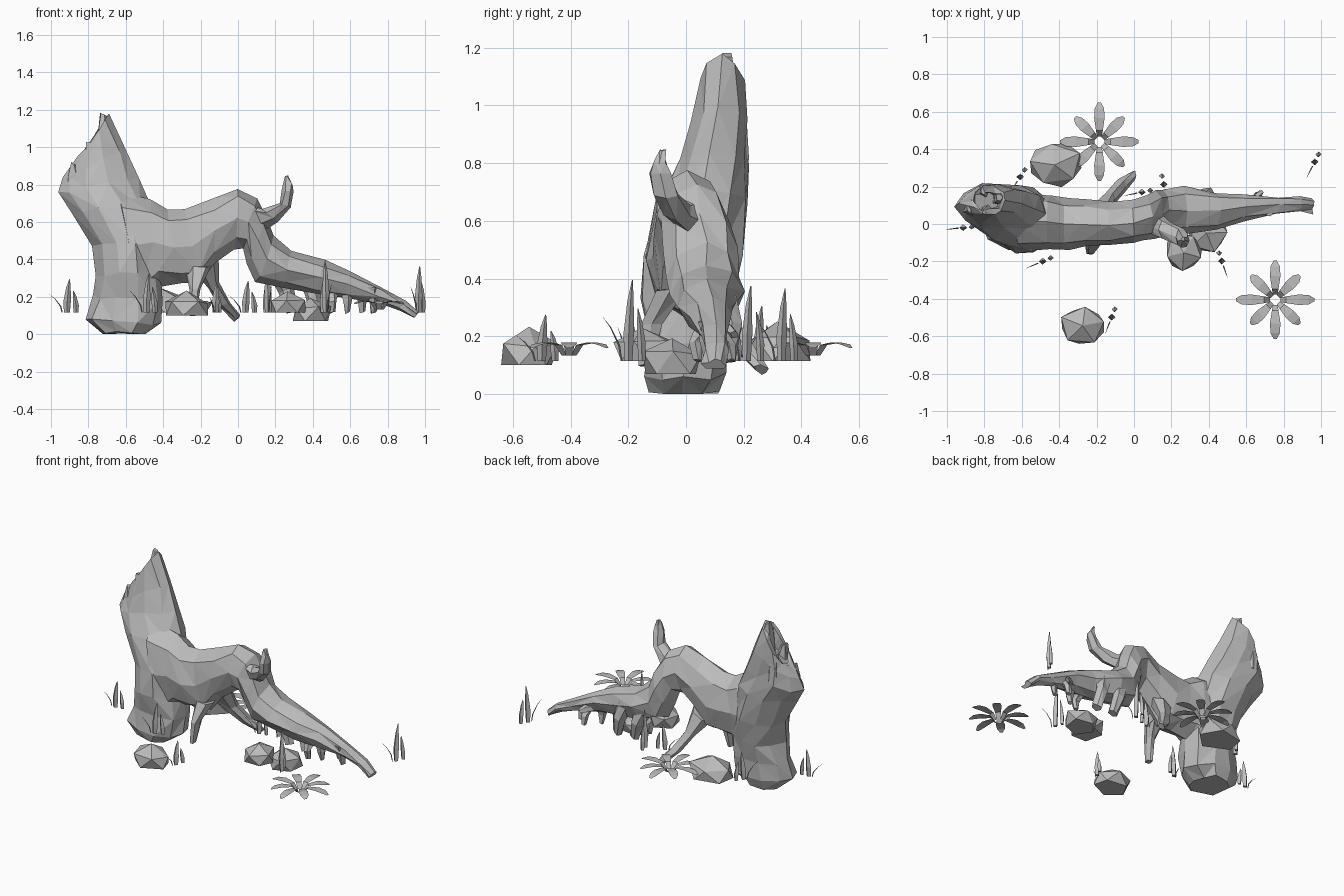
import bpy, bmesh, math, random
from mathutils import Vector, Matrix

random.seed(4)
cube = bpy.data.objects.get("Cube")
if cube:
    bpy.data.objects.remove(cube, do_unlink=True)

# One plain colour for everything
grey = bpy.data.materials.new("stone_grey")
grey.use_nodes = True
grey.diffuse_color = (0.5, 0.5, 0.5, 1)
shader = next(n for n in grey.node_tree.nodes if n.type == 'BSDF_PRINCIPLED')
shader.inputs["Base Color"].default_value = (0.5, 0.5, 0.5, 1)

GROUND = 0.115


def finish(name, bm, solid=True):
    if solid:
        bmesh.ops.recalc_face_normals(bm, faces=bm.faces)
    mesh = bpy.data.meshes.new(name)
    bm.to_mesh(mesh)
    bm.free()
    mesh.materials.append(grey)
    obj = bpy.data.objects.new(name, mesh)
    bpy.context.collection.objects.link(obj)
    return obj


def wobble(amount):
    return Vector([random.uniform(-amount, amount) for _ in range(3)])


def add_loft(bm, stations, sides, rough):
    """Rings between an outer and an inner (x, z) edge; y centre and half depth."""
    rings = []
    for (ox, oz), (ix, iz), yc, depth in stations:
        centre = Vector(((ox + ix) / 2, yc, (oz + iz) / 2))
        across = Vector(((ox - ix) / 2, 0, (oz - iz) / 2))
        ring = []
        for i in range(sides):
            a = math.tau * i / sides
            p = centre + across * math.cos(a) + Vector((0, depth * math.sin(a), 0))
            p += wobble(rough)
            p.z = max(p.z, 0)
            ring.append(bm.verts.new(p))
        rings.append(ring)
    for low, high in zip(rings, rings[1:]):
        for i in range(sides):
            j = (i + 1) % sides
            quad = [low[i], low[j], high[j], high[i]]
            # Split across alternating diagonals for a chipped look
            if random.random() < 0.5:
                quad = quad[1:] + quad[:1]
            bm.faces.new((quad[0], quad[1], quad[2]))
            bm.faces.new((quad[0], quad[2], quad[3]))
    bm.faces.new(rings[0][::-1])
    bm.faces.new(rings[-1])


def loft(name, stations, sides=8, rough=0.01):
    bm = bmesh.new()
    add_loft(bm, stations, sides, rough)
    return finish(name, bm)


# Stump with a slanted, broken top that is slightly hollow
loft("stump", [
    ((-.49, 0), (-.74, .01), -.005, .12),
    ((-.41, .05), (-.81, .09), 0, .145),
    ((-.4, .18), (-.78, .2), .005, .15),
    ((-.41, .32), (-.75, .32), .01, .17),
    ((-.43, .5), (-.77, .47), .03, .175),
    ((-.47, .7), (-.88, .66), .055, .155),
    ((-.54, .83), (-.95, .76), .09, .125),
    ((-.61, 1.0), (-.93, .83), .115, .1),
    ((-.685, 1.18), (-.87, .92), .125, .075),
    ((-.72, 1.14), (-.86, .91), .125, .055),
    ((-.73, 1.02), (-.86, .86), .12, .05)], sides=10, rough=.012)

# Torn bark splinters on the broken rim
for n, (x, z, y) in enumerate([(-.72, 1.18, .14), (-.79, 1.03, .07),
                               (-.8, 1.0, .18), (-.88, .92, .08)]):
    loft(f"bark_splinter_{n + 1}", [
        ((x + .06, z - .18), (x - .04, z - .2), y, .045),
        ((x + .04, z - .06), (x - .035, z - .08), y, .035),
        ((x + .015, z - .01), (x - .02, z), y, .02)], sides=5, rough=.006)

# Arching trunk that runs down into a long tail
loft("arched_trunk", [
    ((-.64, .76), (-.5, .18), .01, .15),
    ((-.47, .72), (-.42, .26), .01, .15),
    ((-.38, .665), (-.3, .27), 0, .135),
    ((-.28, .665), (-.2, .28), 0, .125),
    ((-.13, .72), (-.12, .39), 0, .12),
    ((0, .785), (-.02, .46), .01, .115),
    ((.1, .73), (.03, .46), .03, .12),
    ((.16, .63), (.05, .37), .05, .125),
    ((.2, .52), (.1, .28), .065, .125),
    ((.28, .455), (.25, .24), .075, .125),
    ((.46, .39), (.42, .21), .07, .095),
    ((.6, .34), (.57, .2), .085, .065),
    ((.78, .245), (.75, .16), .1, .05),
    ((.9, .185), (.86, .13), .105, .045),
    ((.965, .12), (.945, .085), .1, .04)])

# Upturned broken branch
loft("branch", [
    ((.14, .55), (.03, .7), .02, .065),
    ((.21, .6), (.13, .67), -.03, .055),
    ((.285, .68), (.22, .7), -.07, .045),
    ((.3, .76), (.235, .77), -.09, .04),
    ((.295, .8), (.245, .815), -.09, .025),
    ((.27, .845), (.25, .845), -.08, .012)], sides=6, rough=.004)

# Roots under the arch and along the tail
loft("back_root", [
    ((-.1, .42), (-.24, .34), .06, .07),
    ((-.1, .28), (-.16, .24), .13, .045),
    ((-.04, .17), (-.1, .15), .2, .04),
    ((.01, .1), (-.02, .07), .26, .025)], sides=6, rough=.005)
loft("front_root", [
    ((-.14, .36), (-.28, .36), -.05, .06),
    ((-.2, .24), (-.26, .24), -.12, .04),
    ((-.22, .1), (-.26, .1), -.14, .025)], sides=6, rough=.005)
for n, x in enumerate([.23, .36]):
    loft(f"rear_limb_{n + 1}", [
        ((x + .06, .36), (x - .07, .33), .12, .06),
        ((x + .07, .25), (x - .01, .22), .155, .04),
        ((x + .09, .13), (x + .03, .11), .14, .03)], sides=6, rough=.005)
for n, (x, y) in enumerate([(.5, .03), (.58, .07), (.66, .15), (.72, .09)]):
    loft(f"tail_root_{n + 1}", [
        ((x + .04, .24), (x - .05, .26), .08, .04),
        ((x + .03, .18), (x - .02, .17), y, .025),
        ((x + .02, .12), (x - .01, .11), y + .01, .015)], sides=5, rough=.004)
loft("tail_twig", [
    ((.6, .26), (.56, .23), .09, .03),
    ((.66, .25), (.63, .2), .14, .025),
    ((.69, .22), (.67, .19), .17, .015)], sides=5, rough=.004)


# Faceted rocks with a broad flat base
def rock(name, x, y, floor, size, turn):
    bm = bmesh.new()
    bmesh.ops.create_icosphere(bm, subdivisions=1, radius=1)
    bmesh.ops.rotate(bm, verts=bm.verts, matrix=Matrix.Rotation(turn, 3, 'Z'))
    for v in bm.verts:
        # Lower half rests on the floor, upper half stays rounded
        level = 0 if v.co.z < 0 else size[2] * (.2 + .8 * v.co.z)
        jolt = wobble(.01)
        v.co = Vector((x + v.co.x * size[0] + jolt.x, y + v.co.y * size[1] + jolt.y,
                       floor + level + (jolt.z if level else 0)))
    finish(name, bm)


rock("rock_back", -.42, .32, GROUND, (.155, .13, .135), .5)
rock("rock_front", -.27, -.545, .1, (.135, .105, .13), .2)
rock("rock_under_tail_a", .265, -.145, GROUND, (.11, .11, .11), .9)
rock("rock_under_tail_b", .39, -.05, .07, (.115, .11, .13), 0)


# Leafy rosettes: four long petals and four shorter ones
def rosette(name, x, y):
    bm = bmesh.new()
    for k in range(8):
        reach = .185 if k % 2 else .21
        spin = Matrix.Rotation(math.tau * k / 8, 3, 'Z')
        rows = []
        for t, half, z in [(.13, .012, .133), (.28, .018, .17), (.6, .028, .178),
                           (.85, .025, .172), (1, .008, .16)]:
            rows.append([bm.verts.new(spin @ Vector((reach * t, s * half, z))
                                      + Vector((x, y, 0))) for s in (-1, 1)])
        for a, b in zip(rows, rows[1:]):
            bm.faces.new((a[0], b[0], b[1], a[1]))
    finish(name, bm, solid=False)


rosette("rosette_back", -.185, .44)
rosette("rosette_front", .755, -.405)


# Grass tufts: two stout blades and one thin curling blade, in a turned row
def tuft(name, x, y, height, turn):
    bm = bmesh.new()
    row = Vector((math.cos(turn), math.sin(turn)))
    for along, tall, wide, lean in [(0, 1, .02, .015), (.05, .65, .016, -.015),
                                    (-.025, .55, .004, -.07)]:
        stations = []
        for t, fat in [(0, .8), (.35, 1), (.75, .6), (1, .08)]:
            c = Vector((x, y)) + row * (along + lean * t * t)
            z = GROUND + height * tall * t
            stations.append(((c.x + wide * fat, z), (c.x - wide * fat, z),
                             c.y, wide * fat * .9))
        add_loft(bm, stations, 4, 0)
    finish(name, bm)


for n, spot in enumerate([
        (-.915, -.02, .18, .1), (-.49, -.2, .21, .4), (-.12, -.5, .16, 1.2),
        (.04, .17, .17, .2), (.16, .21, .26, 1.8), (.47, -.2, .28, 1.9),
        (.965, .33, .25, 1.1), (-.61, .25, .19, 1)]):
    tuft(f"grass_tuft_{n + 1}", *spot)
